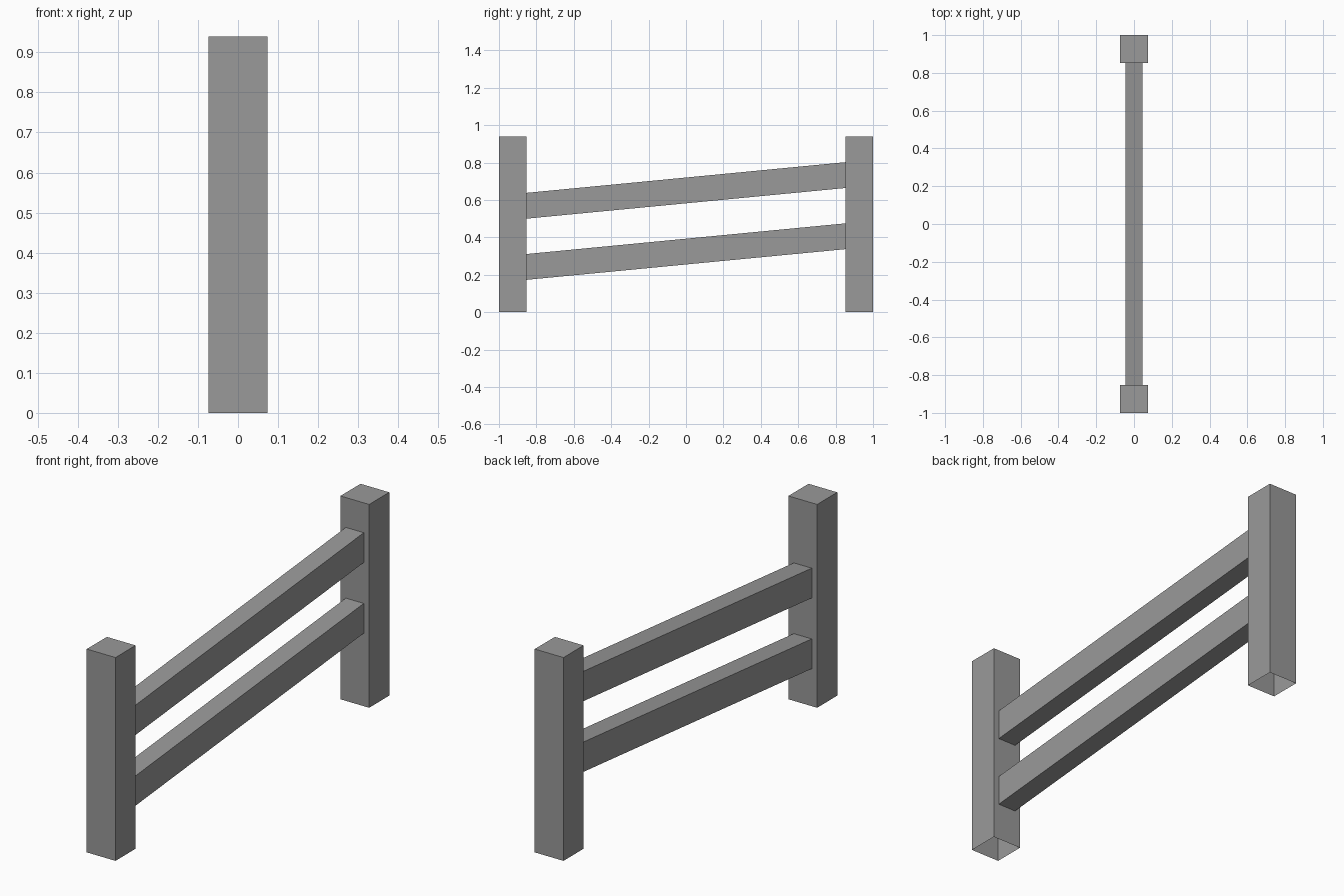
import bpy
import bmesh

cube = bpy.data.objects.get("Cube")
if cube:
    bpy.data.objects.remove(cube, do_unlink=True)

grey = bpy.data.materials.new("fence_grey")
grey.use_nodes = True
colour = (0.32, 0.32, 0.32, 1)
grey.diffuse_color = colour
grey.node_tree.nodes["Principled BSDF"].inputs["Base Color"].default_value = colour

POST_W = 0.147      # square post width
POST_H = 0.94
RAIL_W = 0.092
RAIL_H = 0.138
SPAN = 1 - POST_W   # inner face of each post
RISE = 0.164        # climb of a rail from front to back


def make_box(name, size, centre, open_sides, shear=0.0):
    """Flat box, sheared upward along y, with the named hidden sides left open."""
    bm = bmesh.new()
    bmesh.ops.create_cube(bm, size=1)
    bm.normal_update()
    hidden = [f for f in bm.faces
              if any(f.normal[axis] * sign > 0.9 for axis, sign in open_sides)]
    bmesh.ops.delete(bm, geom=hidden, context='FACES_ONLY')
    for v in bm.verts:
        lift = v.co.y * shear
        for i in range(3):
            v.co[i] = v.co[i] * size[i] + centre[i]
        v.co.z += lift
    mesh = bpy.data.meshes.new(name)
    bm.to_mesh(mesh)
    bm.free()
    mesh.materials.append(grey)
    obj = bpy.data.objects.new(name, mesh)
    bpy.context.collection.objects.link(obj)


# Upright posts, open underneath
for name, side in (("front_post", -1), ("back_post", 1)):
    make_box(name, (POST_W, POST_W, POST_H),
             (0, side * (1 - POST_W / 2), POST_H / 2), [(2, -1)])

# Sloping rails with vertical ends butting against the posts
for name, height in (("lower_rail", 0.324), ("upper_rail", 0.651)):
    make_box(name, (RAIL_W, 2 * SPAN, RAIL_H), (0, 0, height),
             [(1, -1), (1, 1)], RISE)
